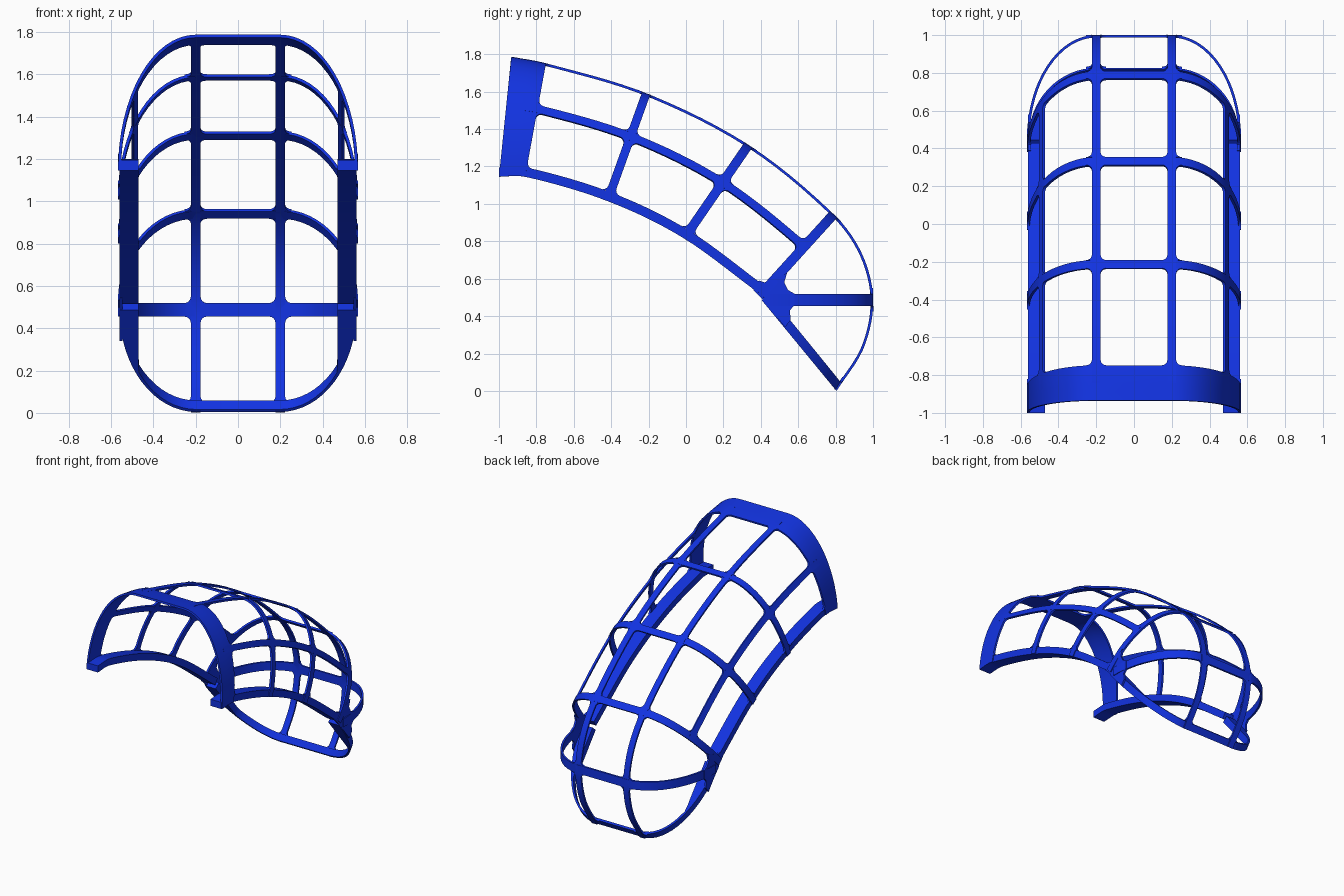
import bpy, math
from mathutils import Vector as V

if "Cube" in bpy.data.objects:
    bpy.data.objects.remove(bpy.data.objects["Cube"])

blue = bpy.data.materials.new("royal blue")
blue.diffuse_color = (0.006, 0.033, 0.76, 1)
blue.use_nodes = True
blue.node_tree.nodes["Principled BSDF"].inputs["Base Color"].default_value = blue.diffuse_color

# Stations along the cage in (y, z): base of the arch, crown of the arch
ST = [((-1.0, 1.145), (-0.935, 1.78)), ((-0.86, 1.145), (-0.75, 1.745)),
      ((-0.42, 1.015), (-0.215, 1.585)), ((-0.01, 0.815), (0.33, 1.31)),
      ((0.40, 0.515), (0.785, 0.94)), ((0.44, 0.50), (0.935, 0.73)),
      ((0.45, 0.487), (0.994, 0.487)), ((0.43, 0.485), (0.945, 0.235)),
      ((0.405, 0.485), (0.80, 0.005))]
BASE = [V(s[0]) for s in ST]
CROWN = [V(s[1]) for s in ST]
K = [0.0]
for i in range(1, len(ST)):
    K.append(K[-1] + (CROWN[i] - CROWN[i - 1]).length)
LAST = len(ST) - 1
HW, FLAT, INNER = 0.56, 0.20, 0.47      # half width, half of flat crown, rail inner edge
MID = 0.41                              # position of the side bar up the arch


def spline(pts, u):
    """Smooth curve through the stations, u counted in stations."""
    i = max(0, min(LAST - 1, int(math.floor(u))))
    f, h = u - i, K[i + 1] - K[i]

    def tan(j):
        a, b = max(j - 1, 0), min(j + 1, LAST)
        return (pts[b] - pts[a]) / (K[b] - K[a])
    return (pts[i] * (2*f**3 - 3*f*f + 1) + tan(i) * h * (f**3 - 2*f*f + f)
            + pts[i + 1] * (3*f*f - 2*f**3) + tan(i + 1) * h * (f**3 - f*f))


def surf(u, v):
    """Point on the cage: v 0..1 is the curved side, 1..2 the flat crown."""
    b, c = spline(BASE, u), spline(CROWN, u)
    a = min(v, 1) * math.pi / 2
    x = FLAT + (HW - FLAT) * math.cos(a) if v < 1 else FLAT * (2 - v)
    p = b + (c - b) * math.sin(a)
    return V((x, p.x, p.y))


def axes(u, v):
    e = 0.01
    du = surf(min(u + e, LAST), v) - surf(max(u - e, 0), v)
    dv = surf(u, min(v, 0.999) + e) - surf(u, min(v, 0.999) - e)
    return du.normalized(), dv.normalized()


def finish(name, verts, faces, thick=0):
    me = bpy.data.meshes.new(name)
    me.from_pydata([tuple(p) for p in verts], [], faces)
    me.materials.append(blue)
    ob = bpy.data.objects.new(name, me)
    bpy.context.collection.objects.link(ob)
    if thick:
        m = ob.modifiers.new("thickness", 'SOLIDIFY')
        m.thickness, m.offset = thick, 0
    m = ob.modifiers.new("mirror", 'MIRROR')
    m.merge_threshold = 0.0005
    bpy.ops.object.select_all(action='DESELECT')
    ob.select_set(True)
    bpy.context.view_layer.objects.active = ob
    bpy.ops.object.convert(target='MESH')
    bpy.ops.object.mode_set(mode='EDIT')
    bpy.ops.mesh.select_all(action='SELECT')
    bpy.ops.mesh.normals_make_consistent(inside=False)
    bpy.ops.object.mode_set(mode='OBJECT')
    bpy.ops.object.shade_smooth_by_angle(angle=math.radians(35))
    return ob


def loft(name, rows, thick=0, closed=False):
    n = len(rows[0])
    verts = [p for r in rows for p in r]
    faces = []
    for i in range(len(rows) - 1):
        for j in range(n if closed else n - 1):
            k = (j + 1) % n
            faces.append((i*n + j, i*n + k, (i+1)*n + k, (i+1)*n + j))
    if closed:
        faces.append(tuple(range(n)))
        if rows[-1][0].x > 0.001:
            faces.append(tuple((len(rows) - 1)*n + j for j in range(n)))
    return finish(name, verts, faces, thick)


THICK = 0.014
ARCH = [i / 16 for i in range(17)] + [2.0]

# Wide front band
loft("front_band", [[surf(i / 4, v) for i in range(5)] for v in ARCH], THICK)

# Arched ribs
RIBS = {2: 0.046, 3: 0.05, 4: 0.052, 6: 0.064}
for u, w in RIBS.items():
    d = CROWN[u] - BASE[u]
    n = V((0, d.y, -d.x)).normalized() * w / 2
    loft("arch_rib", [[surf(u, v) - n, surf(u, v) + n] for v in ARCH], THICK)


# Lengthwise bars: crown pair and side pair
def bar(name, v, u0, u1, w, steps):
    rows = []
    for i in range(steps + 1):
        u = u0 + (u1 - u0) * i / steps
        dv = V((1, 0, 0)) if v == 1 else axes(u, v)[1]
        p = surf(u, v)
        rows.append([p - dv * w / 2, p + dv * w / 2])
    loft(name, rows, THICK)


bar("crown_bar", 1, 0.5, LAST, 0.046, 48)
bar("side_bar", MID, 0.5, 4, 0.046, 28)

# Thick lower rail, running along the base
rows = []
for i in range(33):
    u = i / 8
    p = spline(BASE, u)
    t = spline(BASE, min(u + .02, 4)) - spline(BASE, max(u - .02, 0))
    n = V((-t.y, t.x)).normalized() * 0.05
    q = p + n
    if i == 0:
        q.x = p.x
    rows.append([V((HW, p.x, p.y)), V((HW, q.x, q.y)), V((INNER, q.x, q.y)), V((INNER, p.x, p.y))])
loft("lower_rail", rows, closed=True)

# Rear opening arch, its inner lip cut off straight at the rail's inner edge
d = (CROWN[LAST] - BASE[LAST]).normalized()
flat_n = V((0, -d.y, d.x))
top_n = -axes(LAST, 1)[0]
rows = []
for v in ARCH:
    s = math.sin(min(v, 1) * math.pi / 2)
    c = math.cos(min(v, 1) * math.pi / 2)
    n = flat_n.lerp(top_n, s).normalized() * 0.05
    p = surf(LAST, v)
    q = p - V((0.015 * c, d.x * 0.015 * s, d.y * 0.015 * s))
    q.x = min(q.x, INNER)
    rows.append([p, p + n, q + n, q])
loft("rear_arch", rows, closed=True)

# Side plate where the rear ribs meet
plate = [(.36, .54), (.40, .50), (.53, .34), (.56, .38), (.555, .43), (.58, .46),
         (.58, .52), (.545, .54), (.525, .58), (.54, .63), (.42, .58), (.39, .59)]
finish("hinge_plate", [V((0.553, y, z)) for y, z in plate], [tuple(range(len(plate)))], THICK)

# Rounded fillets in the corners of the openings
verts, faces = [], []


def fillet(u, v, su, sv, wu, wv, r=0.03):
    p = surf(u, v)
    eu, ev = axes(u, v)
    if v == 1 and sv > 0:
        ev = V((-1, 0, 0))
    pts = [(0, 0)] + [(r - r * math.sin(a), r - r * math.cos(a))
                      for a in [k * math.pi / 8 for k in range(5)]]
    k = len(verts)
    verts.extend(p + eu * su * (wu + a) + ev * sv * (wv + b) for a, b in pts)
    faces.extend((k, k + j, k + j + 1) for j in range(1, 5))


for u, w in [(1, 0)] + list(RIBS.items()) + [(LAST, 0.1)]:
    for su in (-1, 1):
        if (u == 1 and su < 0) or (u == LAST and su > 0):
            continue
        for sv in (-1, 1):
            fillet(u, 1, su, sv, w / 2, 0.023)
            if u < 4 or (u == 4 and su < 0):
                fillet(u, MID, su, sv, w / 2, 0.023)
        if u < 4:
            fillet(u, 0, su, 1, w / 2, 0.05)
finish("corner_fillets", verts, faces, THICK)
